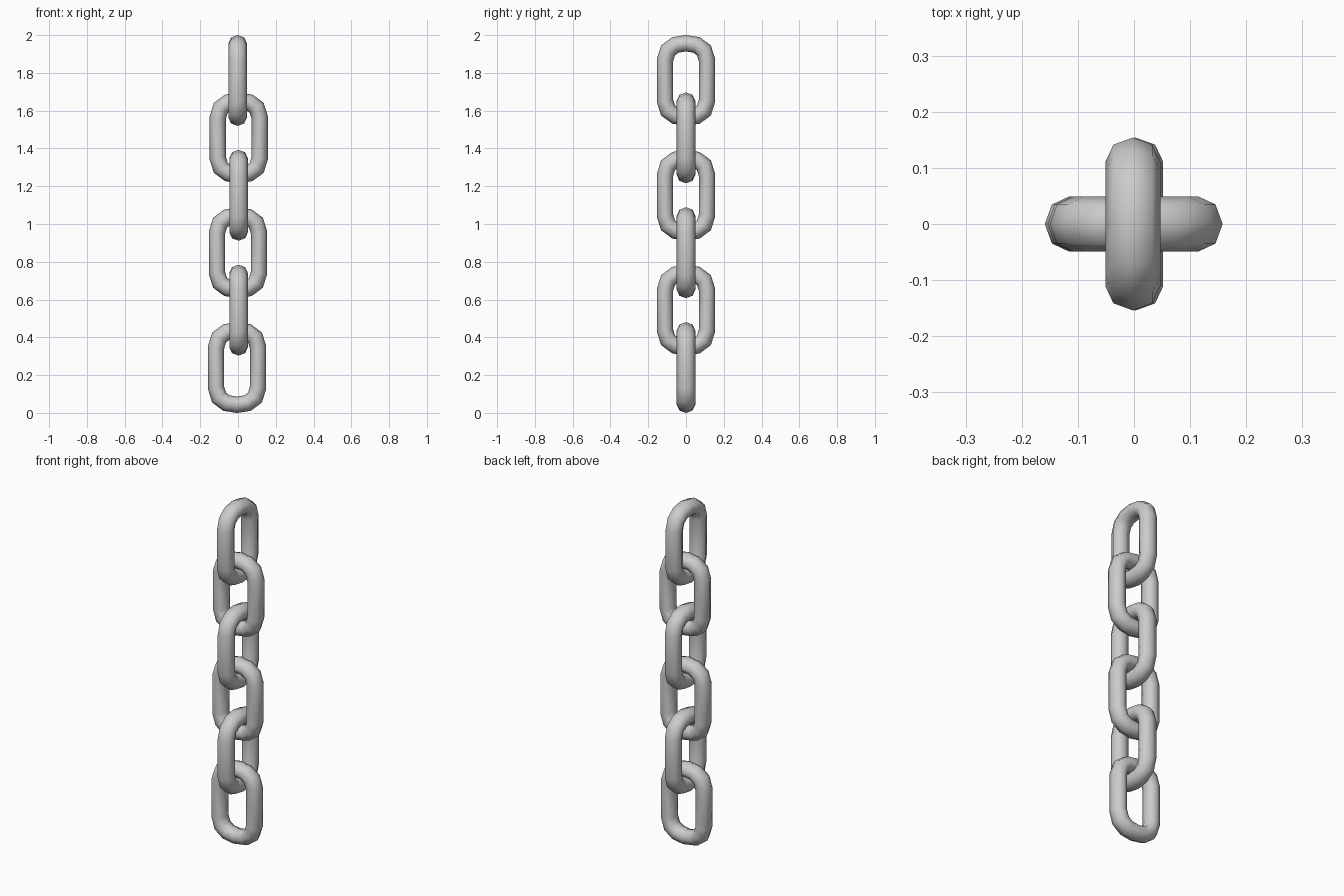
import bpy, bmesh
from math import sin, cos, pi
from mathutils import Vector

if "Cube" in bpy.data.objects:
    bpy.data.objects.remove(bpy.data.objects["Cube"])

SIDES = 8
RAD_IN, RAD_OUT = 0.043, 0.049   # wire radius in / across the link plane

# centreline of one link: quarter profile mirrored to a closed loop
quarter = [(0.0, 0.197), (0.056, 0.188), (0.095, 0.159), (0.111, 0.108)]
right = quarter + [(u, -v) for u, v in reversed(quarter)]
path = [Vector(p) for p in right + [(-u, v) for u, v in reversed(right[1:-1])]]


def make_link(name, centre, along_x):
    bm = bmesh.new()
    rings = []
    n = len(path)
    for i, p in enumerate(path):
        a = (p - path[i - 1]).normalized()
        b = (path[(i + 1) % n] - p).normalized()
        t = (a + b).normalized()
        normal = Vector((-t.y, t.x)) / t.dot(a)   # mitred ring
        ring = []
        for k in range(SIDES):
            ang = 2 * pi * k / SIDES
            q = p + normal * RAD_IN * cos(ang)
            w = RAD_OUT * sin(ang)
            co = Vector((q.x, w, q.y)) if along_x else Vector((w, q.x, q.y))
            ring.append(bm.verts.new(co))
        rings.append(ring)
    for i in range(n):
        r, s = rings[i], rings[(i + 1) % n]
        for k in range(SIDES):
            m = (k + 1) % SIDES
            bm.faces.new((r[k], r[m], s[m], s[k])).smooth = True
    bmesh.ops.recalc_face_normals(bm, faces=bm.faces)
    mesh = bpy.data.meshes.new(name)
    bm.to_mesh(mesh)
    bm.free()
    obj = bpy.data.objects.new(name, mesh)
    obj.location = centre
    bpy.context.collection.objects.link(obj)


# six interlocking links, alternately turned, with slight sideways drift
drift = [-0.002, 0.004, 0.003, 0.0, 0.003, -0.005]
for i, dx in enumerate(drift):
    make_link(f"chain_link_{i + 1}", (dx, 0, 1.76 - 0.304 * i), i % 2 == 1)
